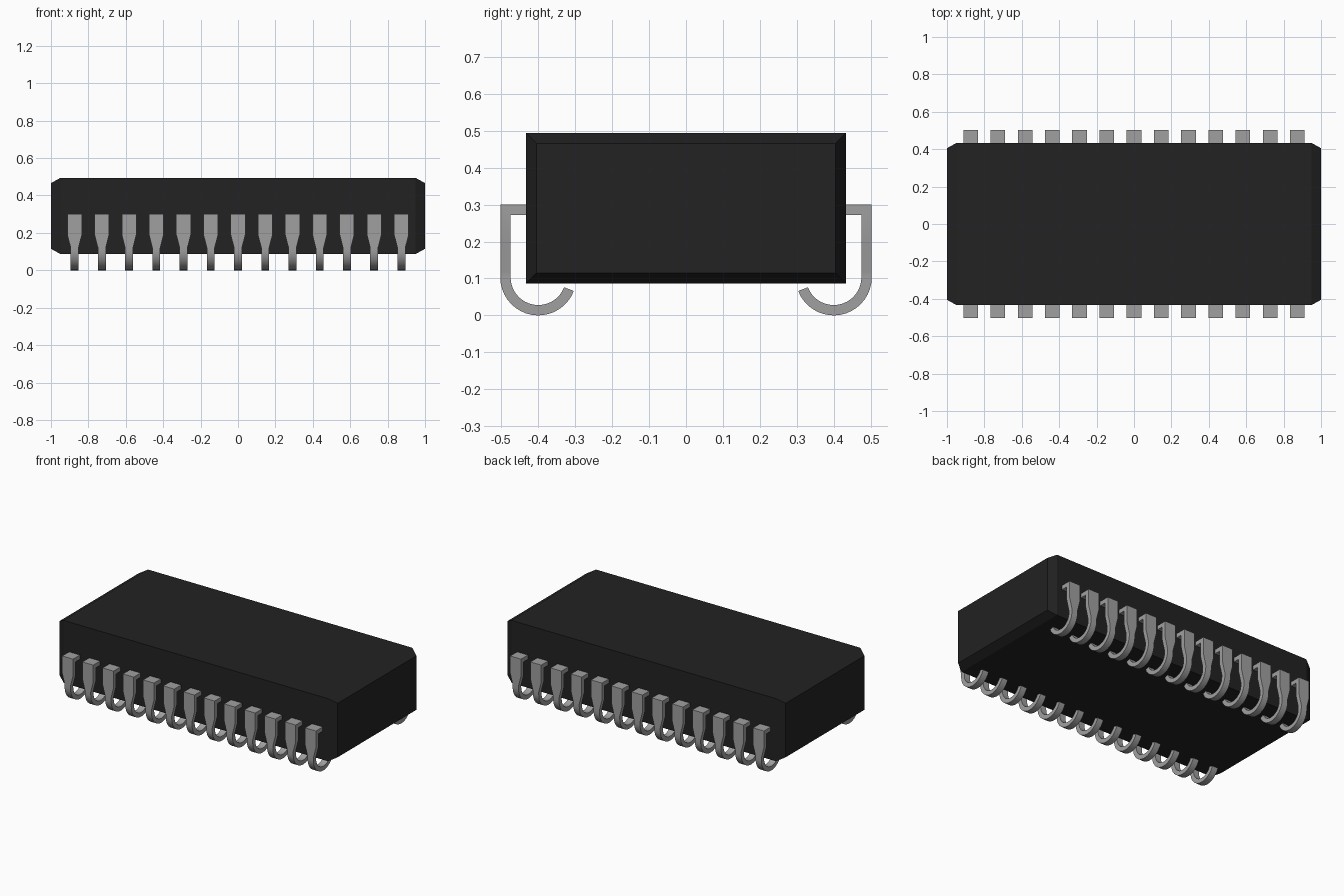
import bpy, bmesh
from math import sin, cos, pi, radians

old = bpy.data.objects.get("Cube")
if old:
    bpy.data.objects.remove(old, do_unlink=True)


def material(name, grey):
    mat = bpy.data.materials.new(name)
    mat.use_nodes = True
    colour = (grey, grey, grey, 1)
    mat.diffuse_color = colour
    mat.node_tree.nodes["Principled BSDF"].inputs["Base Color"].default_value = colour
    return mat


def loft(name, rings, mat):
    """Skin a row of equal rings and cap both ends."""
    bm = bmesh.new()
    loops = [[bm.verts.new(p) for p in ring] for ring in rings]
    for a, b in zip(loops, loops[1:]):
        for i in range(len(a)):
            j = (i + 1) % len(a)
            bm.faces.new((a[i], a[j], b[j], b[i]))
    bm.faces.new(loops[0])
    bm.faces.new(loops[-1])
    bmesh.ops.recalc_face_normals(bm, faces=bm.faces)
    mesh = bpy.data.meshes.new(name)
    bm.to_mesh(mesh)
    bm.free()
    mesh.materials.append(mat)
    return mesh


def add_object(name, mesh):
    obj = bpy.data.objects.new(name, mesh)
    bpy.context.collection.objects.link(obj)
    return obj


black = material("black plastic", 0.016)
silver = material("dull silver", 0.35)

# Package body: block with bevelled ends
HALF_Y, LOW, HIGH, BEVEL = 0.433, 0.087, 0.494, 0.028


def body_ring(x, inset):
    y, lo, hi = HALF_Y - inset, LOW + inset, HIGH - inset
    return [(x, -y, lo), (x, y, lo), (x, y, hi), (x, -y, hi)]


body_rings = [body_ring(-1, BEVEL), body_ring(-0.95, 0),
              body_ring(0.95, 0), body_ring(1, BEVEL)]
add_object("package_body", loft("package_body", body_rings, black))

# Lead: flat shoulder, tapered shank and hook curled under the body
WIDE, NARROW, THICK = 0.039, 0.021, 0.028
OUTER, TOP, RADIUS = 0.503, 0.3, 0.103
CENTRE = OUTER - RADIUS


def lead_ring(outer, inner, half):
    (yo, zo), (yi, zi) = outer, inner
    return [(-half, -yo, zo), (half, -yo, zo), (half, -yi, zi), (-half, -yi, zi)]


rings = [lead_ring((0.42, TOP), (0.42, TOP - THICK), WIDE),
         lead_ring((OUTER, TOP), (OUTER - THICK, TOP - THICK), WIDE)]
for z, half in ((0.19, WIDE), (0.12, NARROW)):
    rings.append(lead_ring((OUTER, z), (OUTER - THICK, z), half))
STEPS = 18
for i in range(STEPS + 1):
    a = radians(159) * i / STEPS
    points = [(CENTRE + r * cos(a), RADIUS - r * sin(a)) for r in (RADIUS, RADIUS - THICK)]
    rings.append(lead_ring(*points, NARROW))
lead_mesh = loft("lead", rings, silver)

# Thirteen leads along each long side
COUNT, PITCH = 13, 0.1456
leads = []
for side, turn in (("front", 0), ("back", pi)):
    for i in range(COUNT):
        lead = add_object(f"{side}_lead_{i + 1}", lead_mesh)
        lead.location.x = (i - (COUNT - 1) / 2) * PITCH
        lead.rotation_euler.z = turn
        leads.append(lead)

# Smooth hook curves with crisp strip edges
bpy.ops.object.select_all(action="DESELECT")
leads[0].select_set(True)
bpy.context.view_layer.objects.active = leads[0]
bpy.ops.object.shade_smooth_by_angle(angle=radians(30))
